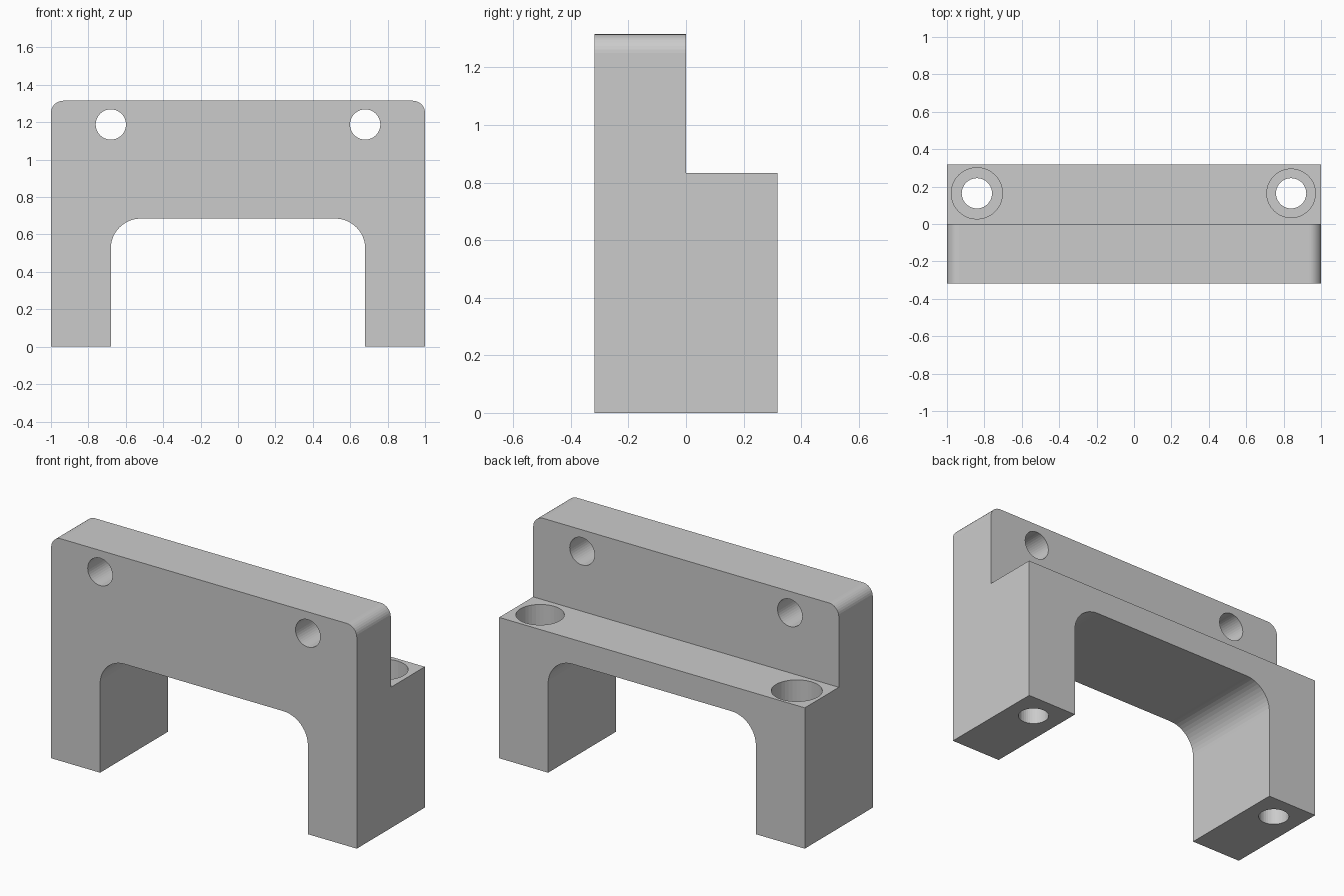
import bpy, bmesh, math
from mathutils import Matrix, Vector

if "Cube" in bpy.data.objects:
    bpy.data.objects.remove(bpy.data.objects["Cube"])


def mesh_object(name, bm):
    bmesh.ops.recalc_face_normals(bm, faces=bm.faces)
    mesh = bpy.data.meshes.new(name)
    bm.to_mesh(mesh)
    bm.free()
    obj = bpy.data.objects.new(name, mesh)
    bpy.context.collection.objects.link(obj)
    return obj


def arc(cx, cz, r, start, end, steps):
    angles = [math.radians(start + (end - start) * i / steps) for i in range(steps + 1)]
    return [(cx + r * math.cos(a), cz + r * math.sin(a)) for a in angles]


def cut(target, cutter):
    cutter.hide_render = True
    mod = target.modifiers.new("cut", 'BOOLEAN')
    mod.operation = 'DIFFERENCE'
    mod.solver = 'EXACT'
    mod.object = cutter
    bpy.context.view_layer.objects.active = target
    bpy.ops.object.modifier_apply(modifier=mod.name)
    bpy.data.objects.remove(cutter, do_unlink=True)


def cylinder(name, loc, r, depth, along_y=False):
    bm = bmesh.new()
    mat = Matrix.Translation(loc)
    if along_y:
        mat = mat @ Matrix.Rotation(math.pi / 2, 4, 'X')
    bmesh.ops.create_cone(bm, cap_ends=True, segments=40, radius1=r, radius2=r,
                          depth=depth, matrix=mat)
    return mesh_object(name, bm)


HALF_Y, TOP, STEP = 0.318, 1.315, 0.833
LEG, ARCH, ARCH_R, CORNER_R = 0.68, 0.685, 0.16, 0.065

# bridge outline: right half, then mirrored for the left half
half = [(1, 0)] + arc(1 - CORNER_R, TOP - CORNER_R, CORNER_R, 0, 90, 8)
inner = arc(LEG - ARCH_R, ARCH - ARCH_R, ARCH_R, 90, 0, 12) + [(LEG, 0)]
mirror = lambda pts: [(-x, z) for x, z in reversed(pts)]
outline = half + mirror(half) + mirror(inner) + inner

# extrude front to back
bm = bmesh.new()
face = bm.faces.new([bm.verts.new((x, -HALF_Y, z)) for x, z in outline])
ext = bmesh.ops.extrude_face_region(bm, geom=[face])
bmesh.ops.translate(bm, vec=(0, 2 * HALF_Y, 0),
                    verts=[v for v in ext["geom"] if isinstance(v, bmesh.types.BMVert)])
bracket = mesh_object("bridge_bracket", bm)

# lowered ledge along the back
bm = bmesh.new()
bmesh.ops.create_cube(bm, size=1, matrix=Matrix.Translation((0, 0.5, STEP + 0.5))
                      @ Matrix.Diagonal((3, 1, 1, 1)))
cut(bracket, mesh_object("ledge_cutter", bm))

# holes: through the upright plate, down the legs, and counterbores
for side, bore_r in ((-1, 0.137), (1, 0.13)):
    cut(bracket, cylinder("plate_hole", (side * 0.68, 0, 1.188), 0.081, 2, True))
    cut(bracket, cylinder("leg_hole", (side * 0.84, 0.164, 0.4), 0.081, 2))
    cut(bracket, cylinder("counterbore", (side * 0.84, 0.164, STEP), bore_r, 0.4))
